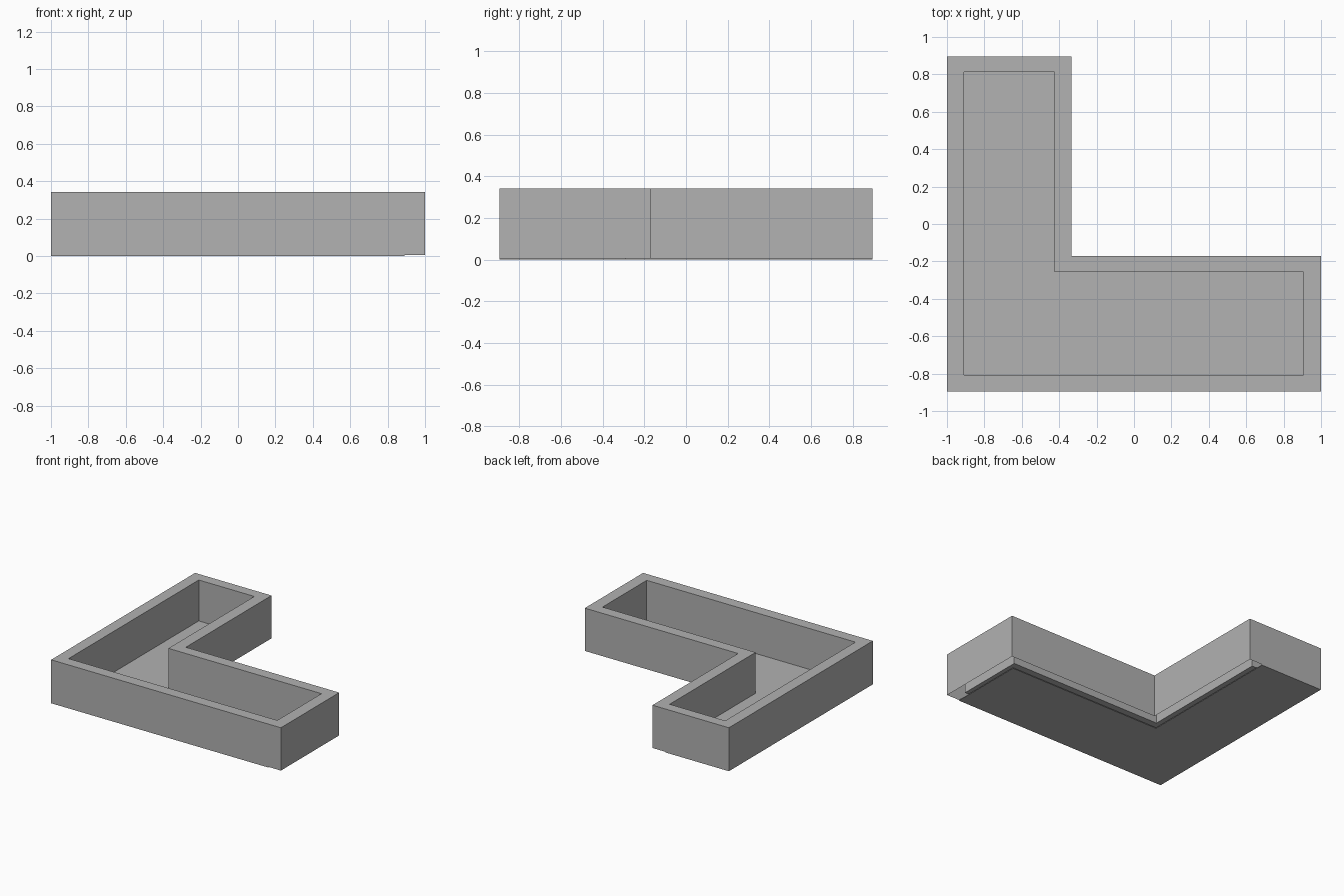
import bpy
import bmesh

cube = bpy.data.objects.get("Cube")
if cube:
    bpy.data.objects.remove(cube)

# Single flat colour
grey = bpy.data.materials.new("plain grey")
grey.use_nodes = True
colour = (0.445, 0.445, 0.445, 1)
grey.diffuse_color = colour
grey.node_tree.nodes["Principled BSDF"].inputs["Base Color"].default_value = colour


def l_outline(left, front, right, back, notch_x, notch_y):
    """Counter-clockwise L shape with its notch at the back right."""
    return [(left, front), (right, front), (right, notch_y),
            (notch_x, notch_y), (notch_x, back), (left, back)]


def loft(name, loops, cap_start=False, cap_end=False):
    """Bridge a series of (outline, height) loops into one object."""
    bm = bmesh.new()
    rings = [[bm.verts.new((x, y, z)) for x, y in outline] for outline, z in loops]
    for a, b in zip(rings, rings[1:]):
        for i in range(len(a)):
            j = (i + 1) % len(a)
            bm.faces.new((a[i], a[j], b[j], b[i]))
    if cap_start:
        bm.faces.new(rings[0][::-1])
    if cap_end:
        bm.faces.new(rings[-1])
    mesh = bpy.data.meshes.new(name)
    bm.to_mesh(mesh)
    bm.free()
    mesh.materials.append(grey)
    obj = bpy.data.objects.new(name, mesh)
    bpy.context.collection.objects.link(obj)
    return obj


TOP, FLOOR, BASE = 0.342, 0.02, 0.005
outer = l_outline(-1, -0.895, 1, 0.895, -0.335, -0.17)
inner = l_outline(-0.91, -0.807, 0.907, 0.812, -0.426, -0.257)
under = l_outline(-1, -0.895, 0.89, 0.895, -0.45, -0.29)

# Hollow wall shell: outside, flat rim, inside
loft("walls", [(outer, BASE), (outer, TOP), (inner, TOP), (inner, FLOOR)])

# Floor sheet inside the walls
loft("floor", [(inner, FLOOR)], cap_end=True)

# Thin base plate, short of the right and notch walls
loft("base_plate", [(under, 0), (under, BASE)], cap_start=True, cap_end=True)
